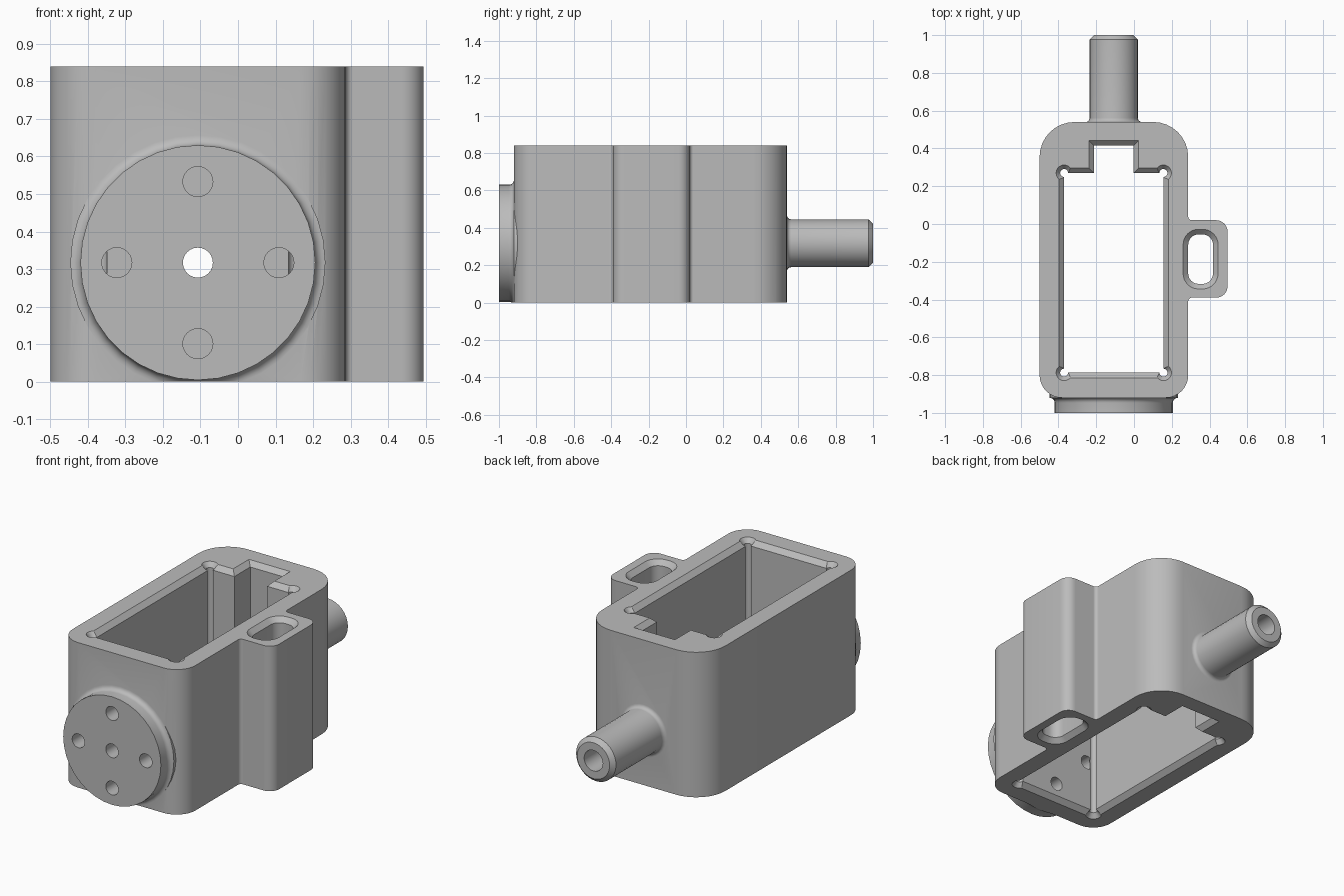
import bpy, bmesh, math
from mathutils import Vector

if "Cube" in bpy.data.objects:
    bpy.data.objects.remove(bpy.data.objects["Cube"], do_unlink=True)

H = 0.84                 # housing height
CX, CZ = -0.107, 0.317   # shared axis of flange and spout
CH = 0.027               # chamfer on the openings

grey = bpy.data.materials.new("plain grey")
grey.use_nodes = True
grey.diffuse_color = (0.5, 0.5, 0.5, 1)
grey.node_tree.nodes["Principled BSDF"].inputs["Base Color"].default_value = (0.5, 0.5, 0.5, 1)


def loft(name, rings):
    """Skin a stack of equal rings and cap both ends."""
    bm = bmesh.new()
    loops = [[bm.verts.new(p) for p in ring] for ring in rings]
    n = len(loops[0])
    for a, b in zip(loops, loops[1:]):
        for i in range(n):
            j = (i + 1) % n
            bm.faces.new((a[i], a[j], b[j], b[i]))
    bm.faces.new(loops[0][::-1])
    bm.faces.new(loops[-1])
    bmesh.ops.recalc_face_normals(bm, faces=bm.faces)
    mesh = bpy.data.meshes.new(name)
    bm.to_mesh(mesh)
    bm.free()
    mesh.materials.append(grey)
    obj = bpy.data.objects.new(name, mesh)
    bpy.context.collection.objects.link(obj)
    return obj


def outline(corners, z, d=0.0, segs=8):
    """Right-angled outline with rounded corners, grown outward by d."""
    pts = []
    for i, (x, y, r) in enumerate(corners):
        p = Vector((x, y))
        u = (p - Vector(corners[i - 1][:2])).normalized()
        v = (Vector(corners[(i + 1) % len(corners)][:2]) - p).normalized()
        p += d * (Vector((u.y, -u.x)) + Vector((v.y, -v.x)))
        if r == 0:
            pts.append((p.x, p.y, z))
            continue
        r += d
        c = p - u * r + v * r
        for k in range(segs + 1):
            t = math.pi / 2 * k / segs
            q = c + r * (u * math.sin(t) - v * math.cos(t))
            pts.append((q.x, q.y, z))
    return pts


def turned(name, profile, x=CX, z=CZ, segs=32):
    """Round part along y from (radius, y) pairs."""
    angles = [2 * math.pi * k / segs for k in range(segs)]
    return loft(name, [[(x + r * math.cos(a), y, z + r * math.sin(a)) for a in angles]
                       for r, y in profile])


# Heights and growth of a through opening chamfered at both ends
opening = [(-0.01, CH + 0.01), (CH, 0), (H - CH, 0), (H + 0.01, CH + 0.01)]


def boolean(target, tool, operation):
    mod = target.modifiers.new(tool.name, 'BOOLEAN')
    mod.operation = operation
    mod.solver = 'EXACT'
    mod.object = tool
    bpy.context.view_layer.objects.active = target
    bpy.ops.object.modifier_apply(modifier=mod.name)
    bpy.data.objects.remove(tool, do_unlink=True)


# Housing with side lug
shell = [(-0.5, -0.92, 0.12), (0.287, -0.92, 0.12), (0.287, -0.39, 0.02),
         (0.495, -0.39, 0.06), (0.495, 0.02, 0.06), (0.287, 0.02, 0.02),
         (0.287, 0.54, 0.185), (-0.5, 0.54, 0.185)]
housing = loft("housing", [outline(shell, 0), outline(shell, H)])


def cove(radius, wall, step, size, segs=5):
    """Concave fillet from a round part onto a wall."""
    return [(radius + size * (1 - math.cos(t)), wall + step * size * (1 - math.sin(t)))
            for t in [math.pi / 2 * k / segs for k in range(segs + 1)]]


# Front flange and rear spout, blended into the walls
flange = [(0.313, -1)] + [(r, y) for r, y in cove(0.313, -0.92, -1, 0.027)[::-1]][::-1]
fillet = [(0.313 + 0.027 * (1 - math.cos(t)), -0.947 + 0.027 * math.sin(t))
          for t in [math.pi / 2 * k / 5 for k in range(6)]]
flange = [(0.313, -1)] + fillet + [(0.34, -0.86)]
boolean(housing, turned("flange", flange, segs=36), 'UNION')

fillet = [(0.128 + 0.022 * (1 - math.cos(t)), 0.562 - 0.022 * math.sin(t))
          for t in [math.pi / 2 * k / 5 for k in range(6)]]
spout = [(0.104, 1), (0.128, 0.976)] + fillet + [(0.15, 0.5)]
boolean(housing, turned("spout", spout), 'UNION')

# Trim the flange blend level with the base
base = [(-1, -2, 0), (1, -2, 0), (1, 2, 0), (-1, 2, 0)]
boolean(housing, loft("base_trim", [outline(base, -0.5), outline(base, 0)]), 'DIFFERENCE')

# Main cavity with rear notch
x0, x1, y0, y1 = -0.37, 0.156, -0.787, 0.27
cavity = [(x0, y0, 0), (x1, y0, 0), (x1, y1, 0), (-0.002, y1, 0),
          (-0.002, 0.415, 0), (-0.212, 0.415, 0), (-0.212, y1, 0), (x0, y1, 0)]
boolean(housing, loft("cavity", [outline(cavity, z, d) for z, d in opening]), 'DIFFERENCE')

# Relief bores in the cavity corners
for x in (x0, x1):
    for y in (y0, y1):
        r = 0.021
        square = [(x - r, y - r, r), (x + r, y - r, r), (x + r, y + r, r), (x - r, y + r, r)]
        rings = [outline(square, z, d * 0.8, 5) for z, d in opening]
        # drop the doubled points where quarter arcs meet
        rings = [[p for k, p in enumerate(ring) if k % 6 != 5] for ring in rings]
        boolean(housing, loft("corner_relief", rings), 'DIFFERENCE')

# Slot through the lug
slot = [(0.287, -0.317, 0.055), (0.418, -0.317, 0.055),
        (0.418, -0.055, 0.055), (0.287, -0.055, 0.055)]
boolean(housing, loft("lug_slot", [outline(slot, z, d) for z, d in opening]), 'DIFFERENCE')

# Flange holes and spout bore
for dx, dz in [(0, 0), (1, 0), (-1, 0), (0, 1), (0, -1)]:
    hole = turned("flange_hole", [(0.04, -1.1), (0.04, -0.7)],
                  CX + 0.216 * dx, CZ + 0.216 * dz, 24)
    boolean(housing, hole, 'DIFFERENCE')
boolean(housing, turned("spout_bore", [(0.06, 0.35), (0.06, 1.1)], segs=24), 'DIFFERENCE')

# Smooth curved walls, crisp edges
bpy.ops.object.select_all(action='DESELECT')
housing.select_set(True)
bpy.context.view_layer.objects.active = housing
bpy.ops.object.shade_smooth_by_angle(angle=math.radians(30))
